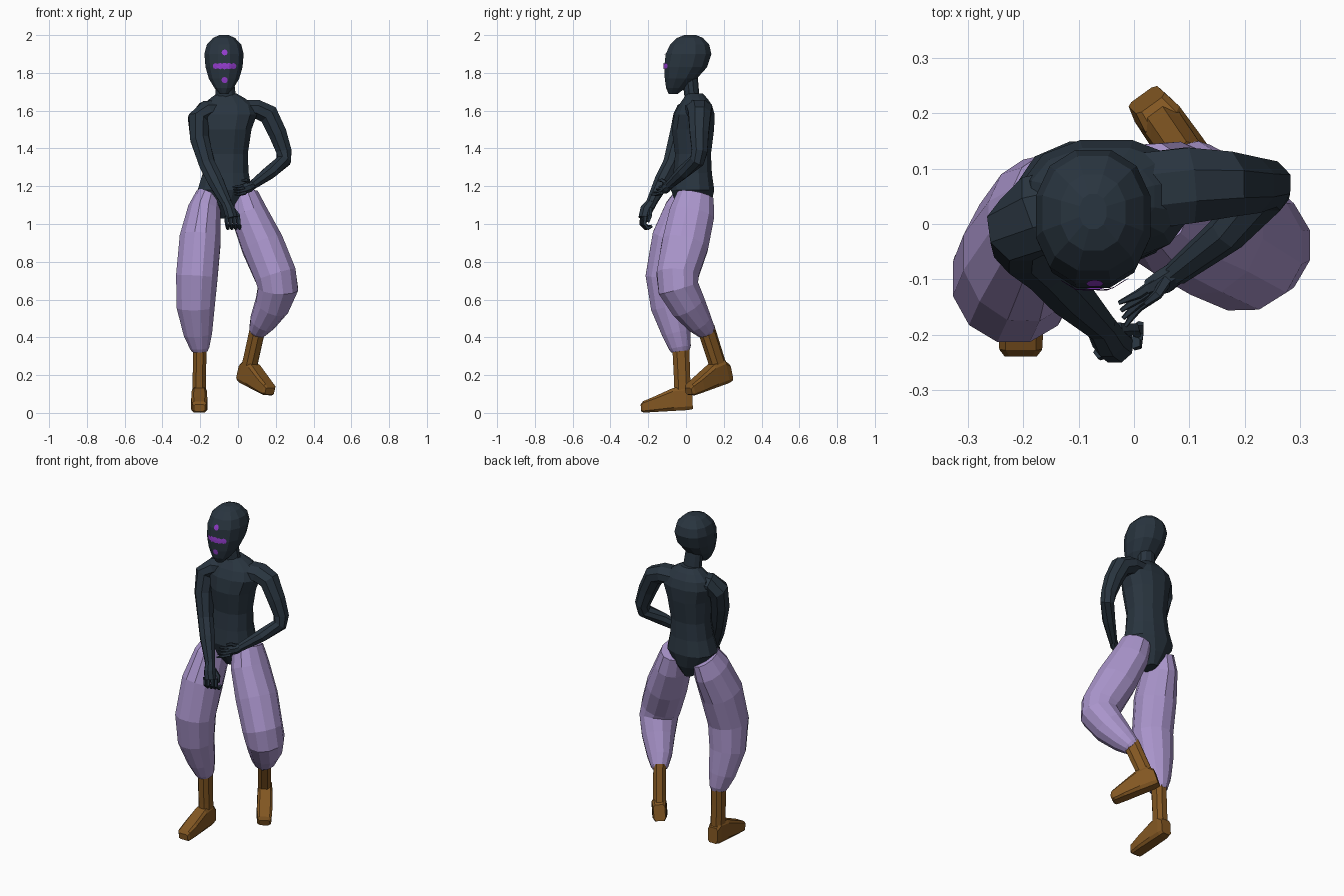
import bpy, bmesh, math
from mathutils import Vector
from mathutils.bvhtree import BVHTree


def material(name, rgb):
    m = bpy.data.materials.new(name)
    m.diffuse_color = (*rgb, 1)
    return m


SLATE = material("dark slate", (0.022, 0.035, 0.050))
LILAC = material("lilac cloth", (0.40, 0.30, 0.60))
BROWN = material("brown leather", (0.225, 0.095, 0.016))
VIOLET = material("violet", (0.29, 0.045, 0.60))


def finish(name, bm, mat):
    bmesh.ops.recalc_face_normals(bm, faces=bm.faces)
    me = bpy.data.meshes.new(name)
    bm.to_mesh(me)
    bm.free()
    me.materials.append(mat)
    ob = bpy.data.objects.new(name, me)
    bpy.context.collection.objects.link(ob)
    return ob


def tube(bm, rings, sides=10, ref=(1, 0, 0), axis=None, power=2.0):
    """Loft rings (x, y, z, ra, rb); ra runs along ref, rb across it."""
    pts = [Vector(r[:3]) for r in rings]
    loops = []
    for i, r in enumerate(rings):
        if axis:
            t = Vector(axis)
        else:
            a = (pts[i] - pts[i - 1]).normalized() if i else Vector()
            b = (pts[i + 1] - pts[i]).normalized() if i < len(pts) - 1 else Vector()
            t = (a + b).normalized()
        u = Vector(ref)
        u = (u - t * u.dot(t)).normalized()
        v = t.cross(u)
        loop = []
        for k in range(sides):
            w = 2 * math.pi * (k + 0.5) / sides
            c, s = math.cos(w), math.sin(w)
            c = math.copysign(abs(c) ** (2 / power), c)
            s = math.copysign(abs(s) ** (2 / power), s)
            loop.append(bm.verts.new(pts[i] + u * c * r[3] + v * s * r[-1]))
        loops.append(loop)
    for a, b in zip(loops, loops[1:]):
        for k in range(sides):
            j = (k + 1) % sides
            bm.faces.new((a[k], a[j], b[j], b[k]))
    bm.faces.new(loops[0])
    bm.faces.new(loops[-1])


def part(name, mat, rings, **kw):
    bm = bmesh.new()
    tube(bm, rings, **kw)
    return finish(name, bm, mat)


# torso with the leotard-like lower edge
part("torso", SLATE, [
    (-0.07, 0.05, 1.03, 0.03, 0.05), (-0.07, 0.04, 1.10, 0.085, 0.095),
    (-0.07, 0.035, 1.18, 0.148, 0.118), (-0.065, 0.035, 1.27, 0.125, 0.105),
    (-0.06, 0.037, 1.37, 0.115, 0.098), (-0.055, 0.037, 1.50, 0.13, 0.115),
    (-0.05, 0.045, 1.58, 0.155, 0.11), (-0.05, 0.05, 1.63, 0.14, 0.09),
    (-0.055, 0.05, 1.665, 0.095, 0.065), (-0.06, 0.045, 1.69, 0.055, 0.045)],
    sides=12, axis=(0, 0, 1), power=2.3)
part("neck", SLATE, [(-0.06, 0.05, 1.64, 0.065, 0.055), (-0.066, 0.03, 1.69, 0.056, 0.04),
                     (-0.073, 0.02, 1.78, 0.052, 0.042)], sides=10, axis=(0, 0, 1))

# head: (z, half width, front y, back y)
HEAD = [(1.688, 0.022, -0.092, -0.045), (1.72, 0.052, -0.107, 0.0), (1.77, 0.083, -0.115, 0.06),
        (1.83, 0.101, -0.119, 0.115), (1.90, 0.107, -0.111, 0.138), (1.95, 0.094, -0.087, 0.126),
        (1.985, 0.06, -0.05, 0.092), (2.0, 0.025, -0.01, 0.055)]
head = part("head", SLATE, [(-0.074, (f + b) / 2, z, w, (b - f) / 2) for z, w, f, b in HEAD],
            sides=12, axis=(0, 0, 1), power=2.25)

# face markings laid onto the head surface
hb = bmesh.new()
hb.from_mesh(head.data)
bvh = BVHTree.FromBMesh(hb)
bm = bmesh.new()
DOTS = [(0, 1.908, 0.016), (0, 1.762, 0.017)] + [(k * 0.0235, 1.836, 0.018 - 0.001 * abs(k))
                                                 for k in range(-2, 3)]


def on_face(x, z):
    hit = bvh.ray_cast(Vector((x, -1, z)), Vector((0, 1, 0)))[0]
    return bm.verts.new(hit + Vector((0, -0.005, 0)))


for dx, z, r in DOTS:
    x = -0.071 + dx
    mid = on_face(x, z)
    rim = [on_face(x + r * math.cos(a * math.pi / 4), z + r * math.sin(a * math.pi / 4))
           for a in range(8)]
    for k in range(8):
        bm.faces.new((mid, rim[k], rim[(k + 1) % 8]))
finish("face_markings", bm, VIOLET)
hb.free()

# arms
Y = (0, 1, 0)
part("right_arm", SLATE, [
    (-0.10, 0.04, 1.61, 0.07, 0.05), (-0.17, 0.02, 1.60, 0.075, 0.055),
    (-0.212, -0.01, 1.555, 0.066, 0.058), (-0.203, -0.04, 1.45, 0.056, 0.054),
    (-0.165, -0.08, 1.32, 0.044, 0.046), (-0.12, -0.125, 1.23, 0.043, 0.045),
    (-0.06, -0.185, 1.11, 0.028, 0.03)], sides=8, ref=Y)
part("left_arm", SLATE, [
    (0.02, 0.06, 1.61, 0.075, 0.05), (0.10, 0.07, 1.608, 0.074, 0.054),
    (0.162, 0.072, 1.58, 0.064, 0.058), (0.21, 0.07, 1.48, 0.054, 0.052),
    (0.243, 0.072, 1.385, 0.045, 0.044), (0.243, 0.058, 1.335, 0.042, 0.04),
    (0.17, -0.015, 1.275, 0.036, 0.038), (0.075, -0.09, 1.205, 0.023, 0.025)], sides=8, ref=Y)

# right hand: loosely curled fist
bm = bmesh.new()
tube(bm, [(-0.062, -0.18, 1.115, 0.028, 0.028), (-0.045, -0.21, 1.075, 0.035, 0.032),
          (-0.033, -0.222, 1.03, 0.032, 0.034)], sides=8, ref=Y)
for k in range(4):
    x, y = -0.062 + 0.021 * k, -0.232 + 0.006 * k
    tube(bm, [(x, y, 1.04, 0.012), (x + 0.004, y - 0.005, 1.0, 0.011),
              (x + 0.008, y + 0.015, 0.977, 0.010), (x + 0.010, y + 0.034, 0.99, 0.008)], sides=5)
tube(bm, [(-0.03, -0.19, 1.08, 0.014), (0.0, -0.19, 1.045, 0.012), (0.006, -0.20, 1.01, 0.008)],
     sides=5, ref=Y)
finish("right_hand", bm, SLATE)

# left hand: open with thin spread fingers
bm = bmesh.new()
tube(bm, [(0.08, -0.085, 1.208, 0.024, 0.022), (0.055, -0.103, 1.195, 0.030, 0.024),
          (0.03, -0.115, 1.185, 0.028, 0.018)], sides=8, ref=(0, 0, 1))
for k in range(4):
    z, y = 1.207 - 0.014 * k, -0.105 - 0.008 * k
    tube(bm, [(0.04, y, z, 0.010), (0.008, y - 0.022, z - 0.008, 0.009),
              (-0.028 + 0.004 * k, y - 0.038 - 0.006 * k, z - 0.010, 0.004)], sides=5, ref=(0, 0, 1))
tube(bm, [(0.06, -0.10, 1.215, 0.012), (0.042, -0.128, 1.232, 0.010), (0.02, -0.145, 1.23, 0.005)],
     sides=5, ref=(0, 0, 1))
finish("left_hand", bm, SLATE)

# baggy trouser legs
part("right_trouser_leg", LILAC, [
    (-0.155, 0.035, 1.15, 0.07, 0.095), (-0.178, 0.005, 1.07, 0.09, 0.122),
    (-0.20, -0.055, 0.92, 0.113, 0.13), (-0.218, -0.10, 0.72, 0.114, 0.118),
    (-0.224, -0.085, 0.56, 0.104, 0.104), (-0.212, -0.05, 0.42, 0.078, 0.078),
    (-0.203, -0.032, 0.345, 0.053, 0.06), (-0.202, -0.03, 0.325, 0.042, 0.05)], sides=12)
part("left_trouser_leg", LILAC, [
    (0.03, 0.05, 1.15, 0.08, 0.10), (0.06, 0.03, 1.05, 0.10, 0.124),
    (0.13, -0.005, 0.89, 0.116, 0.128), (0.198, -0.045, 0.73, 0.115, 0.115),
    (0.212, -0.04, 0.66, 0.110, 0.112), (0.18, 0.01, 0.57, 0.094, 0.098),
    (0.13, 0.07, 0.48, 0.071, 0.072), (0.105, 0.105, 0.435, 0.05, 0.052),
    (0.099, 0.112, 0.422, 0.04, 0.042)], sides=12)


# boots: a shaft plus a wedge-shaped foot (distance along sole, low, high, half width)
def boot(name, heel, toward, up, cuff):
    heel, f, u = Vector(heel), Vector(toward).normalized(), Vector(up)
    u = (u - f * u.dot(f)).normalized()
    bm = bmesh.new()
    foot = [(0, 0.005, 0.10, 0.033), (0.03, 0, 0.13, 0.040), (0.10, 0, 0.125, 0.042),
            (0.20, 0, 0.085, 0.044), (0.262, 0, 0.062, 0.040), (0.275, 0.008, 0.045, 0.030)]
    tube(bm, [(*(heel + f * d + u * (lo + hi) / 2), (hi - lo) / 2, w) for d, lo, hi, w in foot],
         sides=8, ref=u, axis=f, power=5)
    base = heel + f * 0.05 + u * 0.05
    mid = base.lerp(Vector(cuff), 0.35)
    tube(bm, [(*base, 0.048, 0.040), (*mid, 0.046, 0.038), (*cuff, 0.048, 0.038)],
         sides=8, ref=f, power=2.4)
    finish(name, bm, BROWN)


boot("right_boot", (-0.205, 0.037, 0.014), (0, -0.27, -0.014), (0, 0, 1), (-0.203, -0.028, 0.36))
boot("left_boot", (0.012, 0.235, 0.165), (0.14, -0.20, -0.07), (0.065, -0.07, 0.21),
     (0.105, 0.105, 0.45))
